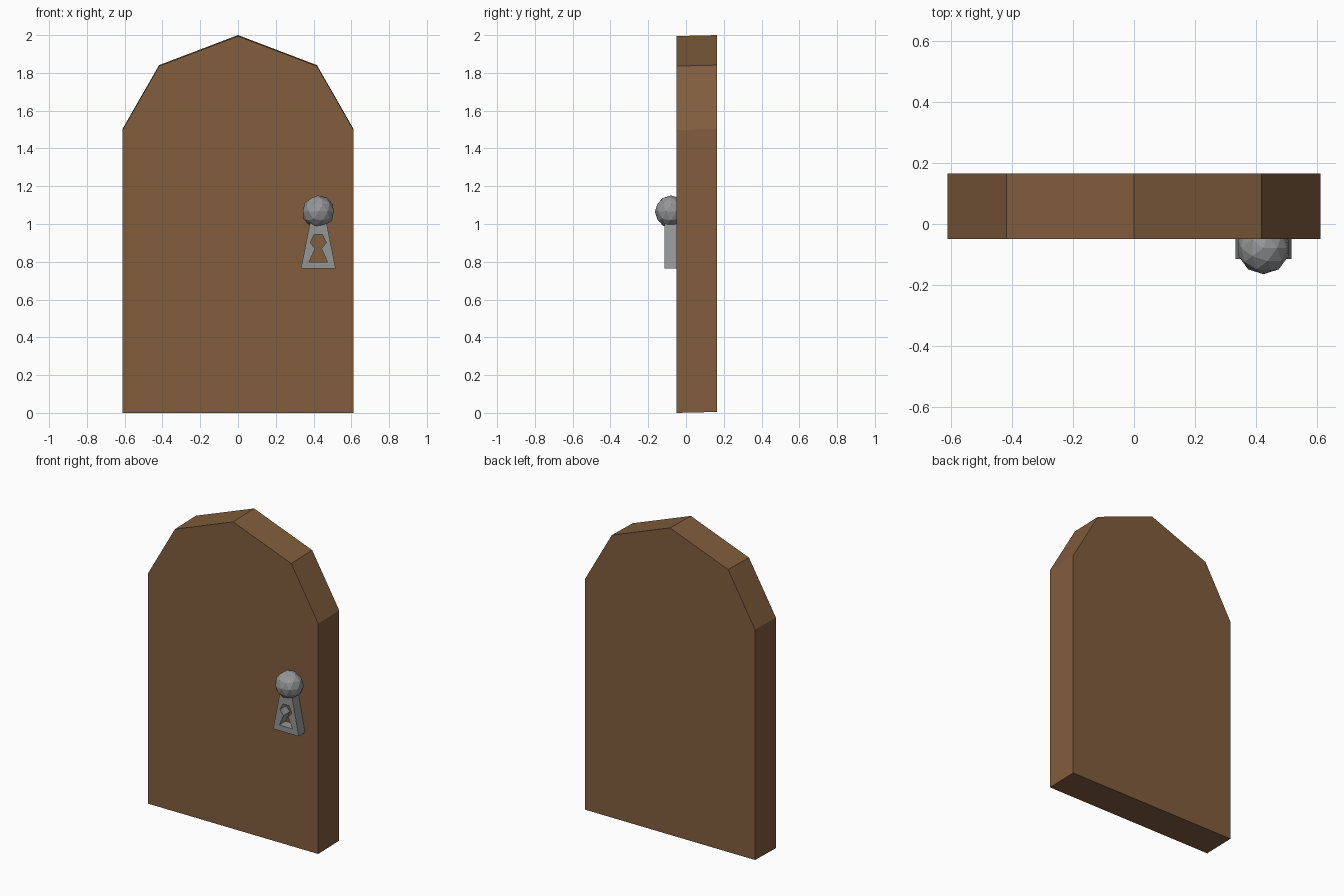
import bpy, bmesh
from mathutils import Vector

if "Cube" in bpy.data.objects:
    bpy.data.objects.remove(bpy.data.objects["Cube"])


def material(name, rgb):
    m = bpy.data.materials.new(name)
    m.diffuse_color = (*rgb, 1)
    m.use_nodes = True
    m.node_tree.nodes["Principled BSDF"].inputs["Base Color"].default_value = m.diffuse_color
    return m


wood = material("brown wood", (0.22, 0.11, 0.047))
metal = material("grey metal", (0.30, 0.305, 0.31))


def mirrored(half, cx=0.0):
    """Closed outline from right-hand (half width, z) points, bottom to top."""
    left = [(-x, z) for x, z in reversed(half) if x > 0]
    return [(cx + x, z) for x, z in half + left]


def slab(name, loops, y0, y1, mat, lift=0.0):
    """Extrude an outline (with optional hole loops) from y0 back to y1."""
    bm = bmesh.new()
    for pts in loops:
        vs = [bm.verts.new((x, y0, z)) for x, z in pts]
        for i, v in enumerate(vs):
            bm.edges.new((v, vs[(i + 1) % len(vs)]))
    if len(loops) == 1:
        bm.faces.new(list(bm.verts))
    else:
        bmesh.ops.triangle_fill(bm, edges=list(bm.edges), use_beauty=True,
                                use_dissolve=False)
    ext = bmesh.ops.extrude_face_region(bm, geom=list(bm.faces),
                                        use_keep_orig=True)
    moved = [g for g in ext["geom"] if isinstance(g, bmesh.types.BMVert)]
    bmesh.ops.translate(bm, verts=moved, vec=Vector((0, y1 - y0, lift)))
    bmesh.ops.recalc_face_normals(bm, faces=list(bm.faces))
    me = bpy.data.meshes.new(name)
    bm.to_mesh(me)
    bm.free()
    me.materials.append(mat)
    ob = bpy.data.objects.new(name, me)
    bpy.context.collection.objects.link(ob)
    return ob


# Arched door panel, its back edge sitting slightly higher
door = [(0.612, 0), (0.612, 1.497), (0.418, 1.836), (0, 1.995)]
slab("door_panel", [mirrored(door)], -0.05, 0.165, wood, lift=0.005)

# Tapered lock plate with a keyhole through it
KX = 0.425
plate = [(0.092, 0.764), (0.035, 1.05)]
keyhole = [(0.048, 0.80), (0.017, 0.87), (0.043, 0.902), (0.021, 0.944)]
slab("lock_plate", [mirrored(plate, KX), mirrored(keyhole, KX)],
     -0.115, -0.045, metal)

# Faceted round knob
bpy.ops.mesh.primitive_ico_sphere_add(subdivisions=2, radius=0.086,
                                      location=(KX, -0.079, 1.065))
knob = bpy.context.object
knob.name = "door_knob"
knob.data.materials.append(metal)
